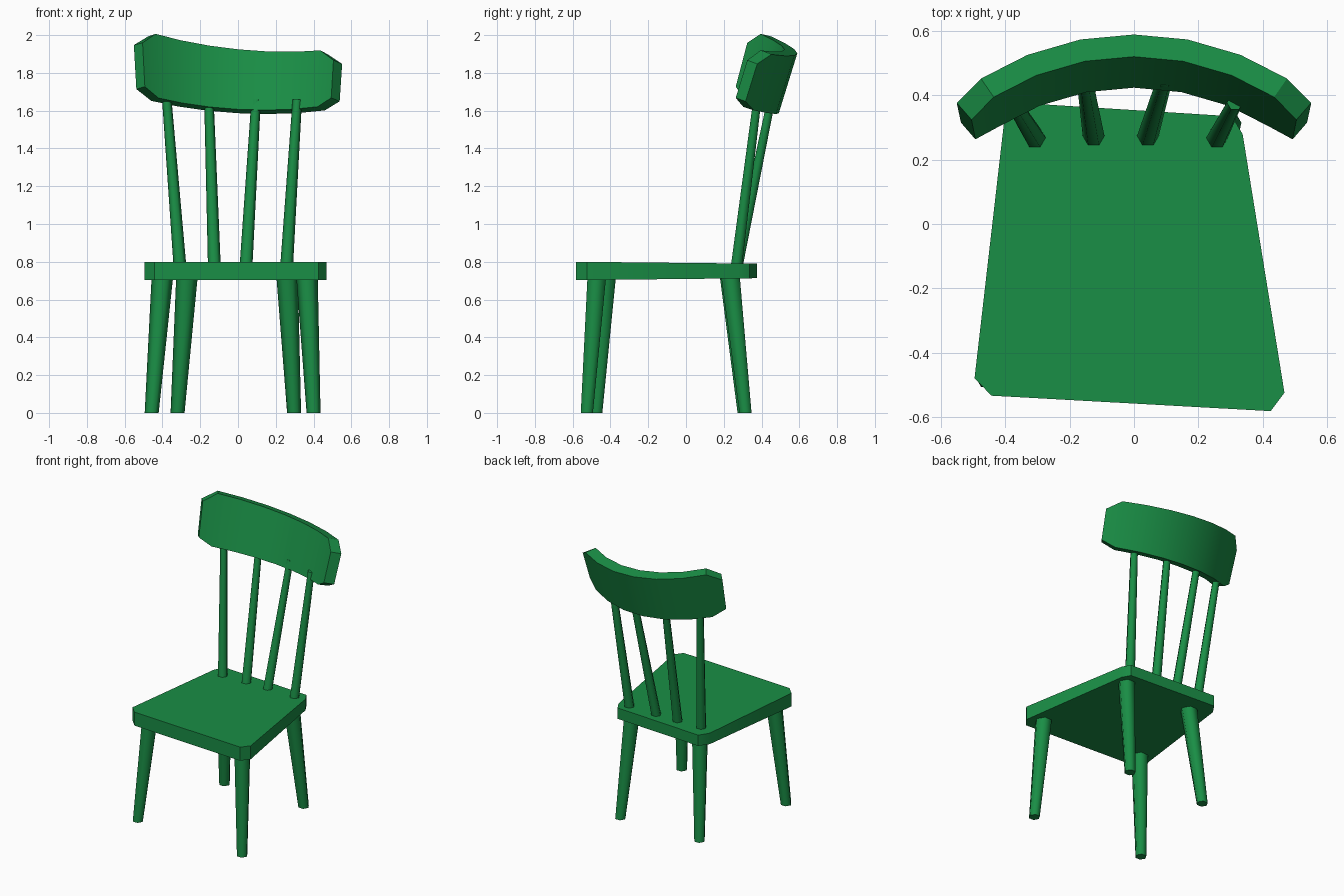
import bpy, bmesh, math
from mathutils import Vector

if "Cube" in bpy.data.objects:
    bpy.data.objects.remove(bpy.data.objects["Cube"])

green = bpy.data.materials.new("green_paint")
green.diffuse_color = (0.01, 0.27, 0.06, 1)
green.use_nodes = True
green.node_tree.nodes["Principled BSDF"].inputs["Base Color"].default_value = green.diffuse_color


def finish(name, bm, angle):
    bmesh.ops.recalc_face_normals(bm, faces=bm.faces)
    me = bpy.data.meshes.new(name)
    bm.to_mesh(me)
    bm.free()
    ob = bpy.data.objects.new(name, me)
    bpy.context.collection.objects.link(ob)
    me.materials.append(green)
    bpy.ops.object.select_all(action='DESELECT')
    ob.select_set(True)
    bpy.context.view_layer.objects.active = ob
    bpy.ops.object.shade_smooth_by_angle(angle=math.radians(angle))
    return ob


def loft(name, rings, angle):
    """Skin a list of equal-length point rings and cap both ends."""
    bm = bmesh.new()
    vs = [[bm.verts.new(p) for p in ring] for ring in rings]
    n = len(vs[0])
    for a, b in zip(vs, vs[1:]):
        for i in range(n):
            j = (i + 1) % n
            bm.faces.new((a[i], a[j], b[j], b[i]))
    bm.faces.new(vs[0])
    bm.faces.new(vs[-1])
    return finish(name, bm, angle)


def rod(name, p0, p1, r0, r1, sides=6):
    """Tapered rod whose ends are cut level."""
    rings = []
    for p, r in ((p0, r0), (p1, r1)):
        rings.append([Vector(p) + Vector((r * math.cos(t), r * math.sin(t), 0))
                      for t in (math.tau * i / sides for i in range(sides))])
    return loft(name, rings, 65)


# Seat: slightly skewed trapezoid with clipped corners, thinner at the back
outline = [(-.496, -.48), (-.443, -.534), (.425, -.582), (.468, -.525),
           (.338, .279), (.305, .335), (-.36, .377), (-.405, .31)]
taper = lambda y: .01 * (y + .58) / .95
loft("seat", [[(x, y, .703 + taper(y)) for x, y in outline],
              [(x, y, .80 - taper(y)) for x, y in outline]], 30)

# Legs: foot centre and top centre
legs = {
    "front_left_leg": ((-.457, -.475), (-.40, -.42)),
    "front_right_leg": ((.40, -.525), (.365, -.472)),
    "back_left_leg": ((-.32, .305), (-.27, .228)),
    "back_right_leg": ((.297, .315), (.26, .235)),
}
for name, (foot, top) in legs.items():
    rod(name, (*foot, 0), (*top, .725), .037, .057)

# Back spindles: bottom centre and top centre
spindles = [((-.307, .266), (-.377, .378)), ((-.125, .27), (-.154, .452)),
            ((.042, .27), (.096, .452)), ((.257, .266), (.314, .378))]
for i, (b, t) in enumerate(spindles):
    rod(f"back_spindle_{i + 1}", (*b, .77), (*t, 1.66), .034, .025)

# Crest rail: arc swept in a leaning, slightly rolled frame, ends clipped
LEAN, HEIGHT, R_IN, R_OUT = .295, .332, .79, .862


def rail_point(theta, r, h):
    f = h / HEIGHT
    s = .965 + .035 * f
    x = s * r * math.sin(theta)
    y = s * (r * math.cos(theta) - R_IN) + (1 - s) * .35 * (r - R_IN)
    return (x,
            .424 + y * math.cos(LEAN) + h * math.sin(LEAN),
            1.607 - y * math.sin(LEAN) + h * math.cos(LEAN) - x * (.055 + .045 * f))


rings = []
for theta in (-.70, -.585, -.395, -.195, 0, .195, .395, .585, .70):
    end = abs(theta) > .6
    lo, hi = (.04, HEIGHT - .068) if end else (0, HEIGHT)
    rings.append([rail_point(theta, R_IN, lo), rail_point(theta, R_OUT, lo),
                  rail_point(theta, R_OUT, hi), rail_point(theta, R_IN, hi)])
loft("crest_rail", rings, 30)
